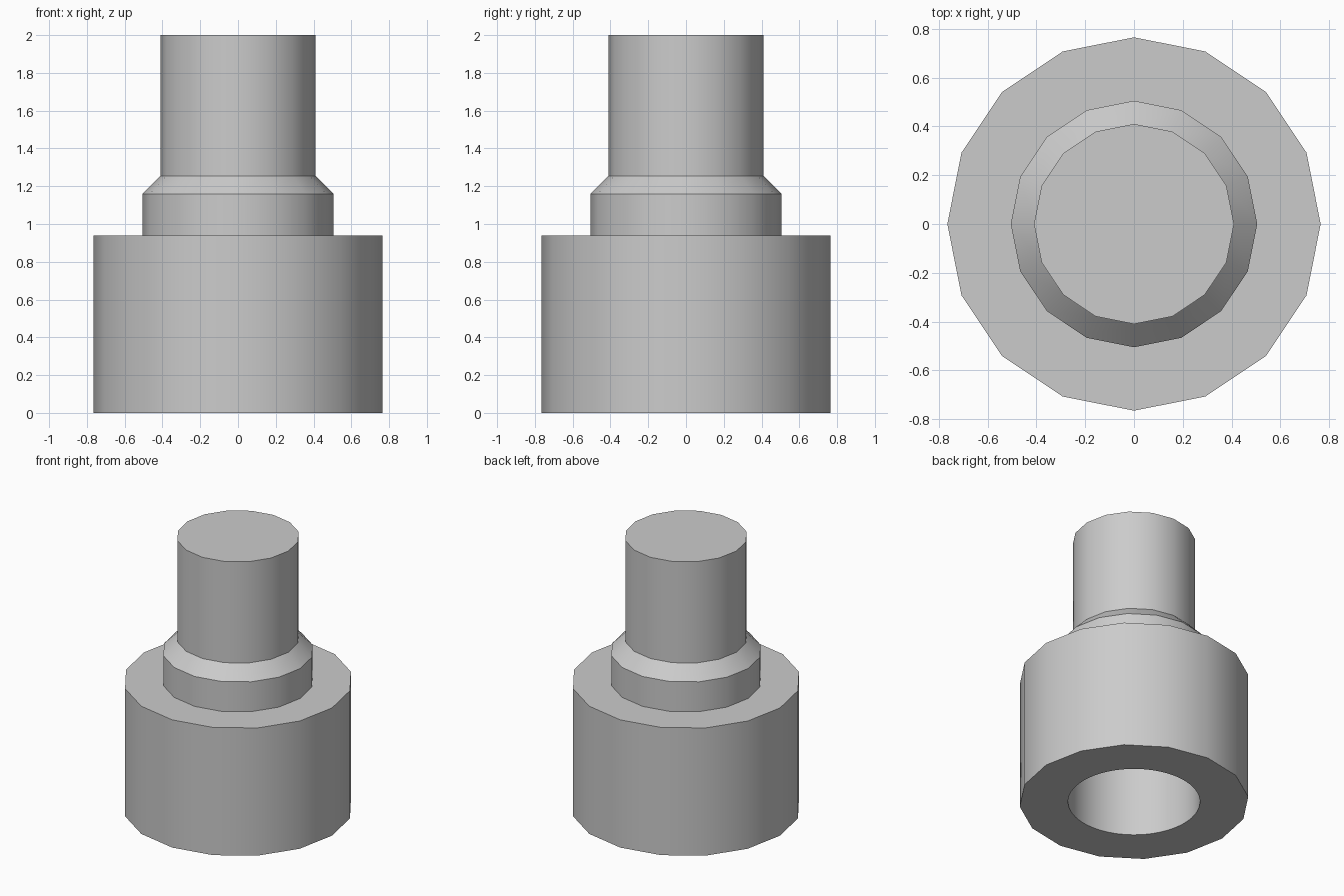
import bpy
from math import cos, sin, tau, radians

default = bpy.data.objects.get("Cube")
if default:
    bpy.data.objects.remove(default, do_unlink=True)

grey = bpy.data.materials.new("light grey")
grey.use_nodes = True
colour = (0.6, 0.6, 0.6, 1)
grey.diffuse_color = colour
grey.node_tree.nodes["Principled BSDF"].inputs["Base Color"].default_value = colour


def lathe(name, profile, sides):
    """Spin a (radius, height) profile about z and cap both ends."""
    verts = [(r * cos(tau * i / sides), r * sin(tau * i / sides), z)
             for r, z in profile for i in range(sides)]
    faces = []
    for ring in range(len(profile) - 1):
        for i in range(sides):
            a, b = ring * sides + i, ring * sides + (i + 1) % sides
            faces.append((a, b, b + sides, a + sides))
    faces.append(tuple(reversed(range(sides))))
    faces.append(tuple(range(len(verts) - sides, len(verts))))
    mesh = bpy.data.meshes.new(name)
    mesh.from_pydata(verts, [], faces)
    mesh.materials.append(grey)
    obj = bpy.data.objects.new(name, mesh)
    bpy.context.collection.objects.link(obj)
    return obj


# Stepped body: wide base, collar with chamfer, upper stem
body = lathe("stepped_body", [(0.765, 0), (0.765, 0.94), (0.505, 0.94),
                              (0.505, 1.16), (0.41, 1.255), (0.41, 2)], 16)

# Round blind bore in the underside
bore = lathe("bore_cutter", [(0.44, -0.1), (0.44, 0.94)], 64)
bore.hide_render = True
bore.hide_set(True)

cut = body.modifiers.new("bore", 'BOOLEAN')
cut.operation = 'DIFFERENCE'
cut.solver = 'EXACT'
cut.object = bore

# Apply the cut, then smooth the round walls and keep the rims sharp
bpy.ops.object.select_all(action='DESELECT')
body.select_set(True)
bpy.context.view_layer.objects.active = body
bpy.ops.object.modifier_apply(modifier=cut.name)
bpy.data.objects.remove(bore, do_unlink=True)
bpy.ops.object.shade_smooth_by_angle(angle=radians(30))
